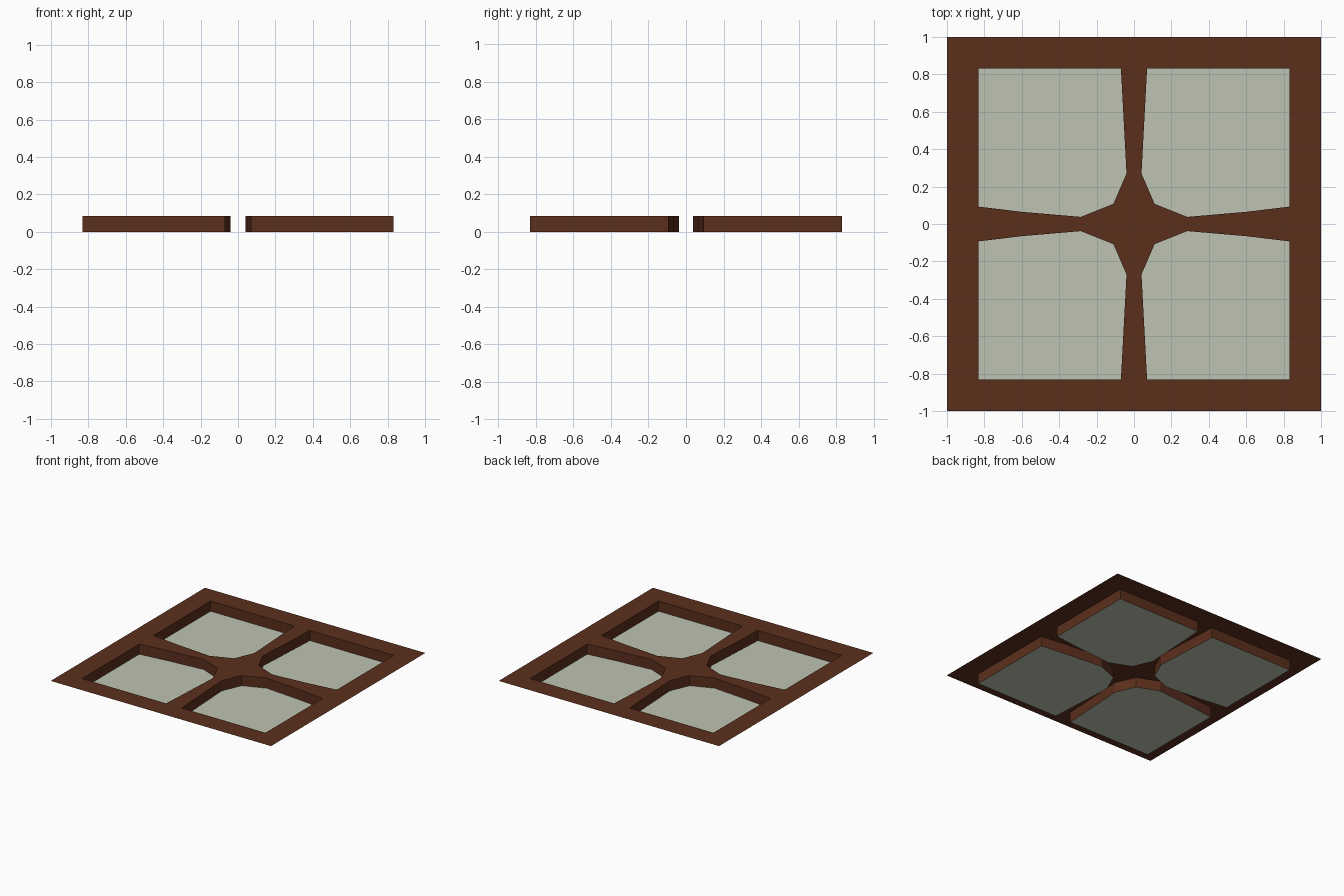
import bpy, bmesh

if "Cube" in bpy.data.objects:
    bpy.data.objects.remove(bpy.data.objects["Cube"])

H = 0.083
# outline of one pane opening (+x +y quarter), counter-clockwise
PANE = [(0.07, 0.832), (0.04, 0.27), (0.11, 0.108), (0.285, 0.038),
        (0.60, 0.065), (0.832, 0.093), (0.832, 0.832)]
QUARTER = [(0, 0), (1, 0), (1, 1), (0, 1)]


def material(name, rgb):
    m = bpy.data.materials.new(name)
    m.diffuse_color = (*rgb, 1)
    m.use_nodes = True
    m.node_tree.nodes["Principled BSDF"].inputs["Base Color"].default_value = m.diffuse_color
    return m


wood = material("dark_wood", (0.105, 0.028, 0.012))
glass = material("frosted_glass", (0.52, 0.55, 0.45))


def ring(bm, pts, z):
    vs = [bm.verts.new((x, y, z)) for x, y in pts]
    return vs


def finish(bm, name, mat):
    me = bpy.data.meshes.new(name)
    bm.to_mesh(me)
    bm.free()
    me.materials.append(mat)
    ob = bpy.data.objects.new(name, me)
    bpy.context.collection.objects.link(ob)
    # repeat the quarter in all four corners
    mod = ob.modifiers.new("four_quarters", 'MIRROR')
    mod.use_axis = (True, True, False)
    return ob


# flat frame sheet with star-shaped centre, one quarter with its opening
bm = bmesh.new()
edges = []
for pts in (QUARTER, PANE):
    vs = ring(bm, pts, H)
    edges += [bm.edges.new((vs[i], vs[(i + 1) % len(vs)])) for i in range(len(vs))]
bmesh.ops.triangle_fill(bm, use_beauty=True, use_dissolve=False, edges=edges, normal=(0, 0, 1))
for f in bm.faces:
    f.normal_update()
    if f.normal.z < 0:
        f.normal_flip()
finish(bm, "frame_face", wood)

# vertical walls hanging below the opening, facing into it
bm = bmesh.new()
lo, hi = ring(bm, PANE, 0), ring(bm, PANE, H)
for i in range(len(PANE)):
    j = (i + 1) % len(PANE)
    bm.faces.new((lo[j], lo[i], hi[i], hi[j]))
finish(bm, "recess_walls", wood)

# pane at the bottom of the recess
bm = bmesh.new()
bm.faces.new(ring(bm, PANE, 0))
finish(bm, "glass_pane", glass)
